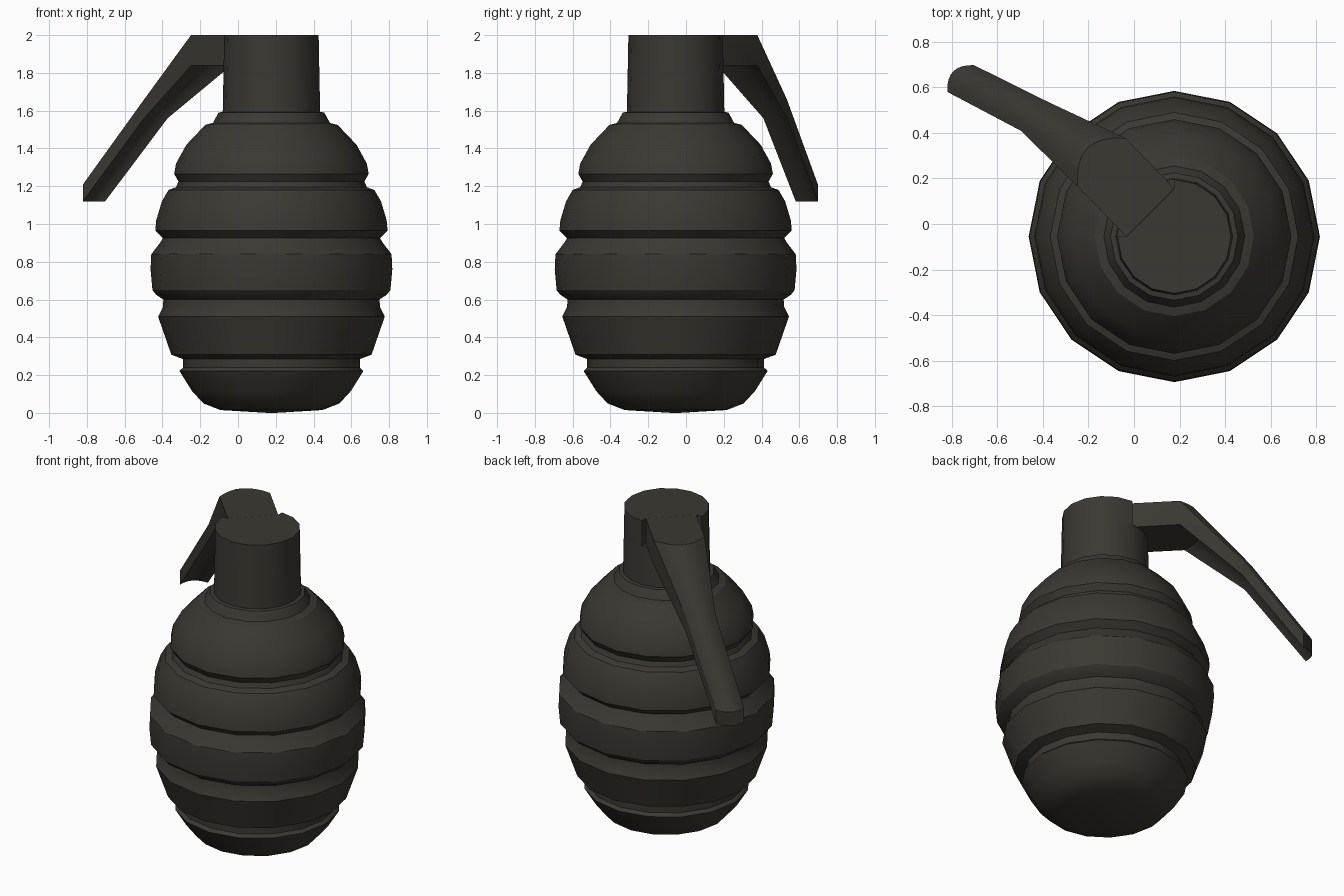
import bpy, bmesh, math

if "Cube" in bpy.data.objects:
    bpy.data.objects.remove(bpy.data.objects["Cube"])

CX, CY, SIDES = 0.177, -0.055, 16

mat = bpy.data.materials.new("dark olive")
mat.diffuse_color = (0.042, 0.040, 0.031, 1)
mat.use_nodes = True
mat.node_tree.nodes["Principled BSDF"].inputs["Base Color"].default_value = mat.diffuse_color


def finish(name, bm, angle=30):
    bmesh.ops.recalc_face_normals(bm, faces=bm.faces)
    mesh = bpy.data.meshes.new(name)
    bm.to_mesh(mesh)
    bm.free()
    mesh.materials.append(mat)
    ob = bpy.data.objects.new(name, mesh)
    ob.location = (CX, CY, 0)
    bpy.context.collection.objects.link(ob)
    bpy.ops.object.select_all(action='DESELECT')
    ob.select_set(True)
    bpy.context.view_layer.objects.active = ob
    bpy.ops.object.shade_smooth_by_angle(angle=math.radians(angle))
    return ob


def loft(name, rings, closed_caps=True, angle=30):
    """Skin a list of equal-length closed rings of points."""
    bm = bmesh.new()
    rows = [[bm.verts.new(p) for p in ring] for ring in rings]
    n = len(rows[0])
    for a, b in zip(rows, rows[1:]):
        for i in range(n):
            j = (i + 1) % n
            bm.faces.new((a[i], a[j], b[j], b[i]))
    if closed_caps:
        bm.faces.new(rows[0])
        bm.faces.new(rows[-1])
    return finish(name, bm, angle)


def circle(r, z):
    return [(r * math.cos(2 * math.pi * i / SIDES),
             r * math.sin(2 * math.pi * i / SIDES), z) for i in range(SIDES)]


# Ribbed body, turned from a profile of (radius, height)
profile = [(0.02, 0), (0.27, 0.015), (0.36, 0.05), (0.42, 0.115), (0.487, 0.222),
           (0.468, 0.24), (0.468, 0.285), (0.53, 0.308), (0.60, 0.51),
           (0.575, 0.56), (0.572, 0.60), (0.61, 0.625), (0.63, 0.65),
           (0.64, 0.76), (0.636, 0.84), (0.59, 0.90), (0.575, 0.925),
           (0.615, 0.965), (0.61, 1.02), (0.58, 1.12), (0.545, 1.18),
           (0.505, 1.195), (0.492, 1.225), (0.515, 1.265), (0.505, 1.32),
           (0.45, 1.42), (0.35, 1.525), (0.31, 1.535), (0.28, 1.59), (0.25, 1.595)]
loft("body", [circle(r, z) for r, z in profile])

# Neck below the lever slot
loft("neck_lower", [circle(0.258, 1.59), circle(0.253, 1.84)])

# Neck beside the slot: the back left quarter is cut away
def slotted(r, z):
    ring = [p for i, p in enumerate(circle(r, z)) if not 4 < i < 8]
    return ring[:5] + [(0, 0.21, z), (-0.21, 0, z)] + ring[5:]
loft("neck_upper", [slotted(0.253, 1.84), slotted(0.25, 2.0)])

# Lever: arched stations (distance out, sideways drift, half width, bulge, top, bottom)
stations = [(0.149, 0, 0.149, 0, 2.0, 1.84),
            (0.455, 0.005, 0.15, 0.09, 2.0, 1.84),
            (0.805, -0.06, 0.088, 0.05, 1.66, 1.56),
            (1.155, -0.173, 0.083, 0.045, 1.21, 1.12)]
S = math.sqrt(0.5)
STEPS = 8


def arch(u, v, w, bulge, top, bottom):
    def row(z):
        pts = []
        for i in range(STEPS + 1):
            t = 2 * i / STEPS - 1
            a, b = u + bulge * (1 - t * t), v + w * t
            pts.append((S * (b - a), S * (a + b), z))
        return pts
    return row(top) + row(bottom)[::-1]


loft("lever", [arch(*s) for s in stations])
